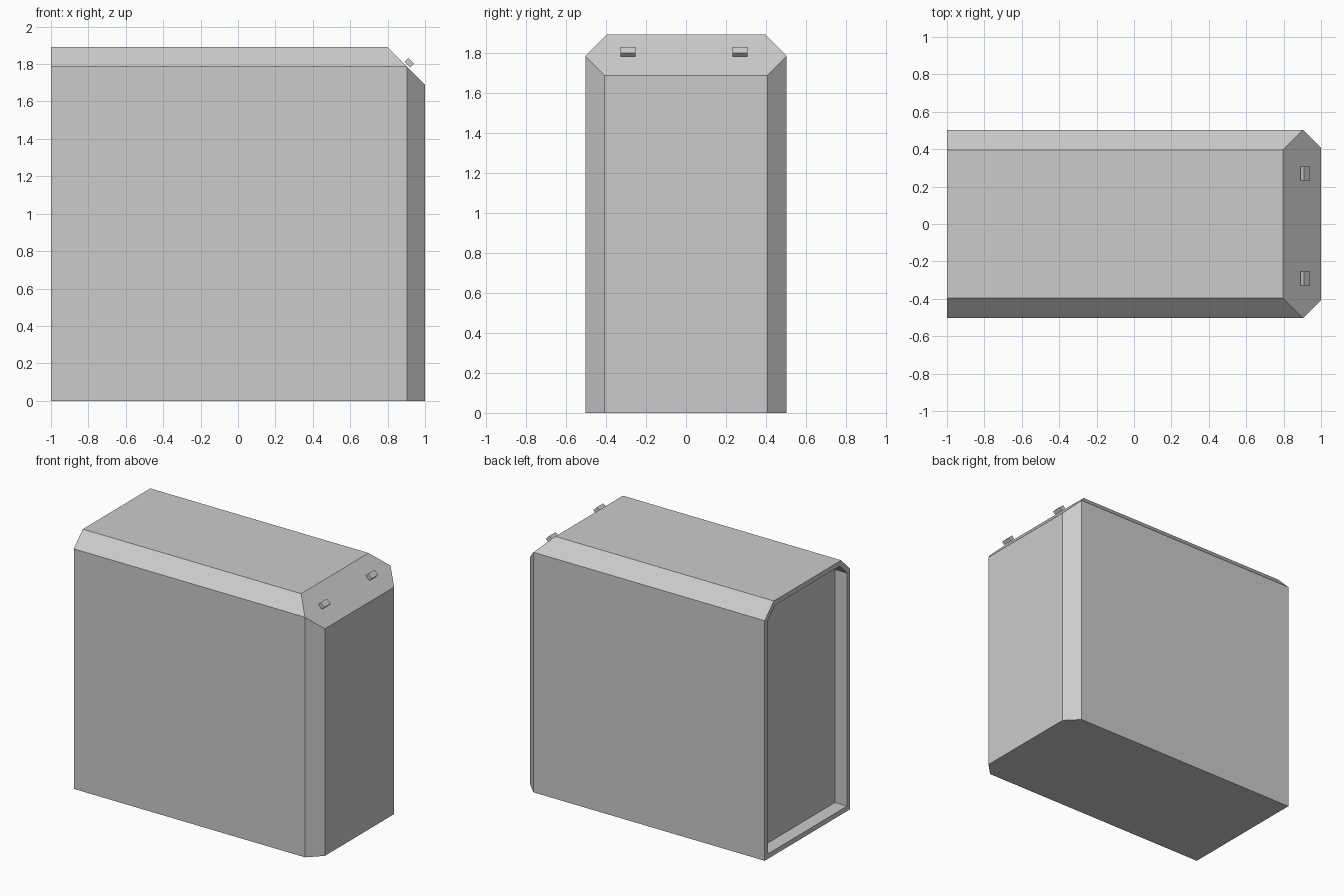
import bpy, bmesh, math
from mathutils import Vector

if "Cube" in bpy.data.objects:
    bpy.data.objects.remove(bpy.data.objects["Cube"])

W, H, C = 0.5025, 1.892, 0.106    # half width, height, top chamfer


def add_object(name, bm):
    bmesh.ops.recalc_face_normals(bm, faces=bm.faces)
    mesh = bpy.data.meshes.new(name)
    bm.to_mesh(mesh)
    bm.free()
    obj = bpy.data.objects.new(name, mesh)
    bpy.context.collection.objects.link(obj)
    return obj


def chamfer(bm, point, normal):
    """Slice off everything beyond the plane and cap the cut."""
    geom = bm.verts[:] + bm.edges[:] + bm.faces[:]
    cut = bmesh.ops.bisect_plane(bm, geom=geom, plane_co=point, plane_no=normal,
                                 clear_outer=True)["geom_cut"]
    edges = [e for e in cut if isinstance(e, bmesh.types.BMEdge)]
    bmesh.ops.contextual_create(bm, geom=edges)


# Casing: chamfered section extruded along x
bm = bmesh.new()
section = [(-W, 0), (W, 0), (W, H - C), (W - C, H), (C - W, H), (-W, H - C)]
end = bm.faces.new([bm.verts.new((-1, y, z)) for y, z in section])
ext = bmesh.ops.extrude_face_region(bm, geom=[end], use_keep_orig=True)["geom"]
bmesh.ops.translate(bm, vec=(2, 0, 0),
                    verts=[v for v in ext if isinstance(v, bmesh.types.BMVert)])
bmesh.ops.recalc_face_normals(bm, faces=bm.faces)

# Sloped top edge and vertical corner chamfers at the +x end
chamfer(bm, (1, 0, 1.689), (1, 0, 1))
for s in (-1, 1):
    chamfer(bm, (1, s * 0.4065, 0), (1, s, 0))
bmesh.ops.recalc_face_normals(bm, faces=bm.faces)

# Recessed panel at the -x end
panel = min(bm.faces, key=lambda f: f.calc_center_median().x)
bmesh.ops.inset_region(bm, faces=[panel], thickness=0.037, use_even_offset=True)
ext = bmesh.ops.extrude_face_region(bm, geom=[panel])["geom"]
bmesh.ops.translate(bm, vec=(0.1, 0, 0),
                    verts=[v for v in ext if isinstance(v, bmesh.types.BMVert)])
if panel.is_valid:
    bmesh.ops.delete(bm, geom=[panel], context="FACES_ONLY")
add_object("casing", bm)

# Two small tabs hovering over the sloped edge
for name, y in (("front_tab", -0.291), ("back_tab", 0.269)):
    bm = bmesh.new()
    bmesh.ops.create_cube(bm, size=1)
    bmesh.ops.scale(bm, vec=(0.042, 0.075, 0.027), verts=bm.verts)
    tab = add_object(name, bm)
    tab.location = (0.9155, y, 1.807)
    tab.rotation_euler.y = math.radians(45)
